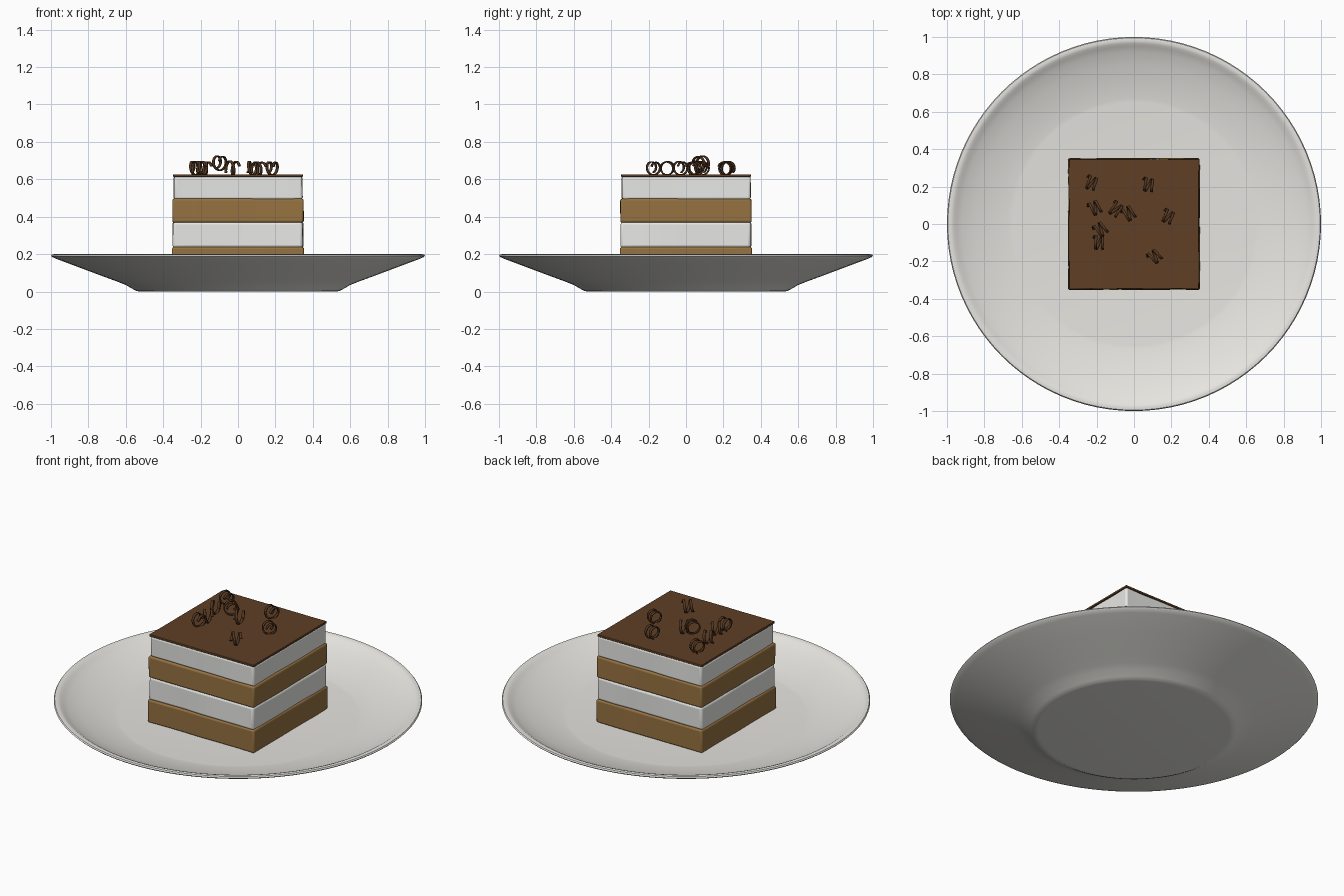
import bpy, bmesh, random
from math import sin, cos, pi, radians
from mathutils import Vector, Matrix

random.seed(4)
if "Cube" in bpy.data.objects:
    bpy.data.objects.remove(bpy.data.objects["Cube"], do_unlink=True)


def material(name, rgb):
    m = bpy.data.materials.new(name)
    m.use_nodes = True
    m.diffuse_color = (*rgb, 1)
    m.node_tree.nodes["Principled BSDF"].inputs["Base Color"].default_value = (*rgb, 1)
    return m


china = material("china white", (0.79, 0.78, 0.74))
cream = material("cream", (0.82, 0.82, 0.80))
sponge = material("sponge brown", (0.31, 0.17, 0.053))
cocoa = material("cocoa brown", (0.115, 0.05, 0.019))
chocolate = material("dark chocolate", (0.085, 0.036, 0.014))


def finish(bm, name, mat, angle=35):
    mesh = bpy.data.meshes.new(name)
    bm.to_mesh(mesh)
    bm.free()
    ob = bpy.data.objects.new(name, mesh)
    bpy.context.collection.objects.link(ob)
    mesh.materials.append(mat)
    bpy.ops.object.select_all(action="DESELECT")
    ob.select_set(True)
    bpy.context.view_layer.objects.active = ob
    bpy.ops.object.shade_smooth_by_angle(angle=radians(angle))
    return ob


# Plate: lathed profile from the foot, round the rim, to the well
profile = [(0, 0), (0.52, 0), (0.54, 0.002), (0.56, 0.012), (0.60, 0.035), (0.64, 0.051),
           (0.70, 0.073), (0.85, 0.129), (0.97, 0.174), (0.993, 0.184), (1, 0.191),
           (0.995, 0.198), (0.98, 0.2), (0.965, 0.195), (0.95, 0.185), (0.92, 0.17),
           (0.85, 0.145), (0.75, 0.119), (0.67, 0.104), (0.65, 0.102), (0, 0.102)]
bm = bmesh.new()
points = [bm.verts.new((r, 0, z)) for r, z in profile]
edges = [bm.edges.new(pair) for pair in zip(points, points[1:])]
bmesh.ops.spin(bm, geom=points + edges, cent=(0, 0, 0), axis=(0, 0, 1),
               angle=2 * pi, steps=96, use_duplicate=False)
bmesh.ops.remove_doubles(bm, verts=bm.verts, dist=0.0001)
bmesh.ops.recalc_face_normals(bm, faces=bm.faces)
finish(bm, "plate", china)


# Cake layers: soft-edged, slightly uneven square slabs
def slab(name, mat, half, bottom, top, round_edge, wobble):
    bm = bmesh.new()
    bmesh.ops.create_cube(bm, size=1)
    height = top - bottom
    bmesh.ops.transform(bm, verts=bm.verts, matrix=Matrix.Translation((0, 0, (top + bottom) / 2))
                        @ Matrix.Diagonal((2 * half, 2 * half, height, 1)))
    level = [e for e in bm.edges if abs(e.verts[0].co.z - e.verts[1].co.z) < 0.001]
    bmesh.ops.subdivide_edges(bm, edges=level, cuts=5, use_grid_fill=True)
    for v in bm.verts:
        if max(abs(v.co.x), abs(v.co.y)) > half - 0.001:
            v.co += Vector((random.uniform(-wobble, wobble), random.uniform(-wobble, wobble), 0))
    ob = finish(bm, name, mat)
    bevel = ob.modifiers.new("soft edges", "BEVEL")
    bevel.width = round_edge
    bevel.segments = 3
    bevel.limit_method = "ANGLE"
    bevel.angle_limit = radians(40)


slab("lower_sponge", sponge, 0.352, 0.10, 0.238, 0.010, 0.002)
slab("lower_cream", cream, 0.348, 0.234, 0.372, 0.014, 0.003)
slab("upper_sponge", sponge, 0.350, 0.369, 0.496, 0.010, 0.002)
slab("upper_cream", cream, 0.344, 0.492, 0.616, 0.012, 0.003)
slab("cocoa_topping", cocoa, 0.346, 0.613, 0.626, 0.003, 0.001)


# Chocolate curls: coiled ribbons lying on the topping
def curl(name, x, y, heading, radius, lift=0.0):
    bm = bmesh.new()
    turns, steps, length, width = 1.6, 36, 0.06, 0.007
    rows = []
    for i in range(steps + 1):
        t = i / steps
        a = 2 * pi * turns * t - 0.3 * pi
        r = radius * (0.8 + 0.2 * sin(pi * t))
        along = length * (t - 0.5)
        rows.append([bm.verts.new((along + s * width, r * cos(a), r * sin(a))) for s in (-1, 1)])
    for (a, b), (c, d) in zip(rows, rows[1:]):
        bm.faces.new((a, b, d, c))
    bmesh.ops.transform(bm, verts=bm.verts,
                        matrix=Matrix.Translation((x, y, 0.623 + radius + lift))
                        @ Matrix.Rotation(radians(heading), 4, "Z"))
    ob = finish(bm, name, chocolate, 50)
    solid = ob.modifiers.new("thickness", "SOLIDIFY")
    solid.thickness = 0.007
    solid.offset = 0


curls = [(-0.23, 0.22, -30, 0.037), (0.075, 0.21, -20, 0.037), (-0.21, 0.085, 15, 0.037),
         (-0.10, 0.08, -45, 0.039, 0.025), (-0.03, 0.055, 20, 0.038), (0.18, 0.04, -35, 0.036),
         (-0.18, -0.03, 25, 0.037), (-0.19, -0.10, -15, 0.037), (0.11, -0.175, 30, 0.036)]
for number, spec in enumerate(curls, 1):
    curl(f"chocolate_curl_{number}", *spec)
